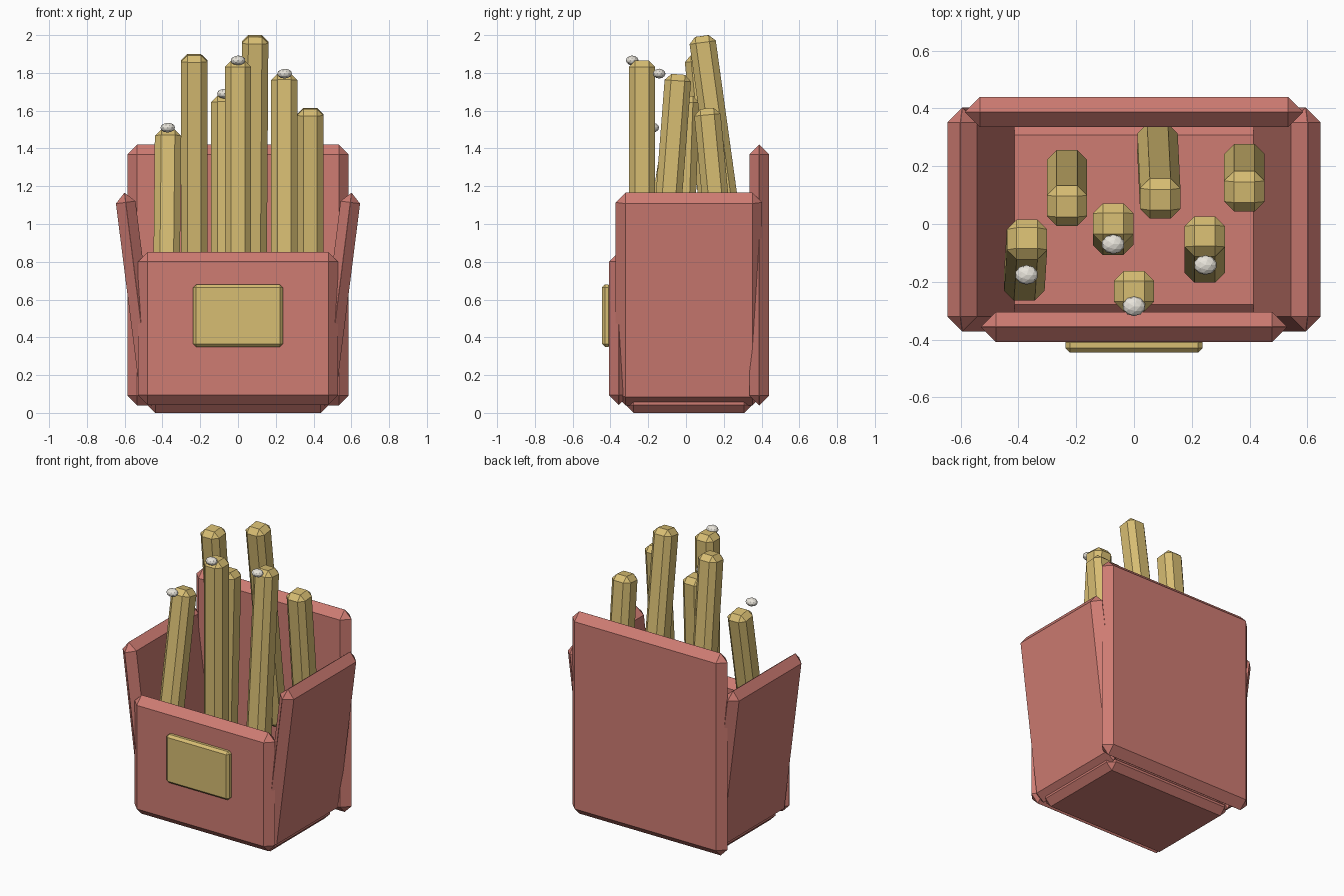
import bpy
from math import atan, radians, cos, sin

if "Cube" in bpy.data.objects:
    bpy.data.objects.remove(bpy.data.objects["Cube"])


def material(name, color):
    m = bpy.data.materials.new(name)
    m.diffuse_color = (*color, 1)
    m.use_nodes = True
    m.node_tree.nodes["Principled BSDF"].inputs["Base Color"].default_value = m.diffuse_color
    return m


RED = material("carton_red", (0.62, 0.20, 0.17))
YELLOW = material("potato_yellow", (0.68, 0.51, 0.17))
WHITE = material("salt_white", (0.80, 0.77, 0.70))


def box(name, center, size, bevel, mat, rot=(0, 0, 0)):
    """Chamfered box."""
    bpy.ops.mesh.primitive_cube_add(size=1, location=center)
    o = bpy.context.object
    o.name = name
    o.scale = size
    bpy.ops.object.transform_apply(location=False, rotation=False, scale=True)
    o.rotation_euler = rot
    mod = o.modifiers.new("chamfer", 'BEVEL')
    mod.width = bevel
    mod.segments = 1
    mod.limit_method = 'NONE'
    o.data.materials.append(mat)
    return o


# Carton: floor, front and back walls, flared side walls
box("carton_floor", (0, 0.015, 0.05), (0.96, 0.67, 0.10), 0.042, RED)
box("carton_front", (0, -0.356, 0.447), (1.06, 0.104, 0.81), 0.0515, RED)
box("carton_back", (0, 0.388, 0.73), (1.17, 0.104, 1.38), 0.0515, RED)
for side, label in ((-1, "left"), (1, "right")):
    box(f"carton_side_{label}", (side * 0.53, 0.015, 0.603), (0.104, 0.775, 1.134),
        0.0515, RED, (0, side * radians(7.2), 0))

# Blank label on the front
box("front_label", (0, -0.42, 0.515), (0.476, 0.05, 0.33), 0.016, YELLOW)

# Fries: x, middle y, top z, y lean and x lean from bottom to top
FRY_BASE = 0.56
fries = [
    (-0.375, -0.125, 1.50, 0.155, 0.01),
    (-0.232, 0.125, 1.90, -0.13, 0.0),
    (-0.072, -0.018, 1.68, 0.04, 0.0),
    (0.0, -0.233, 1.865, 0.0, 0.0),
    (0.086, 0.183, 2.0, -0.20, 0.01),
    (0.245, -0.088, 1.795, 0.095, 0.0),
    (0.382, 0.16, 1.615, -0.10, 0.0),
]
for i, (x, y, top, dy, dx) in enumerate(fries):
    h = top - FRY_BASE
    a = atan(dy / h)
    length = (h - 0.07 * abs(sin(a))) / cos(a)
    box(f"fry_{i + 1}", (x, y, FRY_BASE + h / 2), (0.14, 0.14, length),
        0.034, YELLOW, (-a, atan(dx / h), 0))

# Salt grains
grains = [(-0.372, -0.176, 1.51), (-0.072, -0.07, 1.69),
          (0.0, -0.285, 1.866), (0.247, -0.142, 1.796)]
for i, pos in enumerate(grains):
    bpy.ops.mesh.primitive_ico_sphere_add(subdivisions=2, radius=1, location=pos)
    o = bpy.context.object
    o.name = f"salt_grain_{i + 1}"
    o.scale = (0.04, 0.034, 0.026)
    o.data.materials.append(WHITE)
